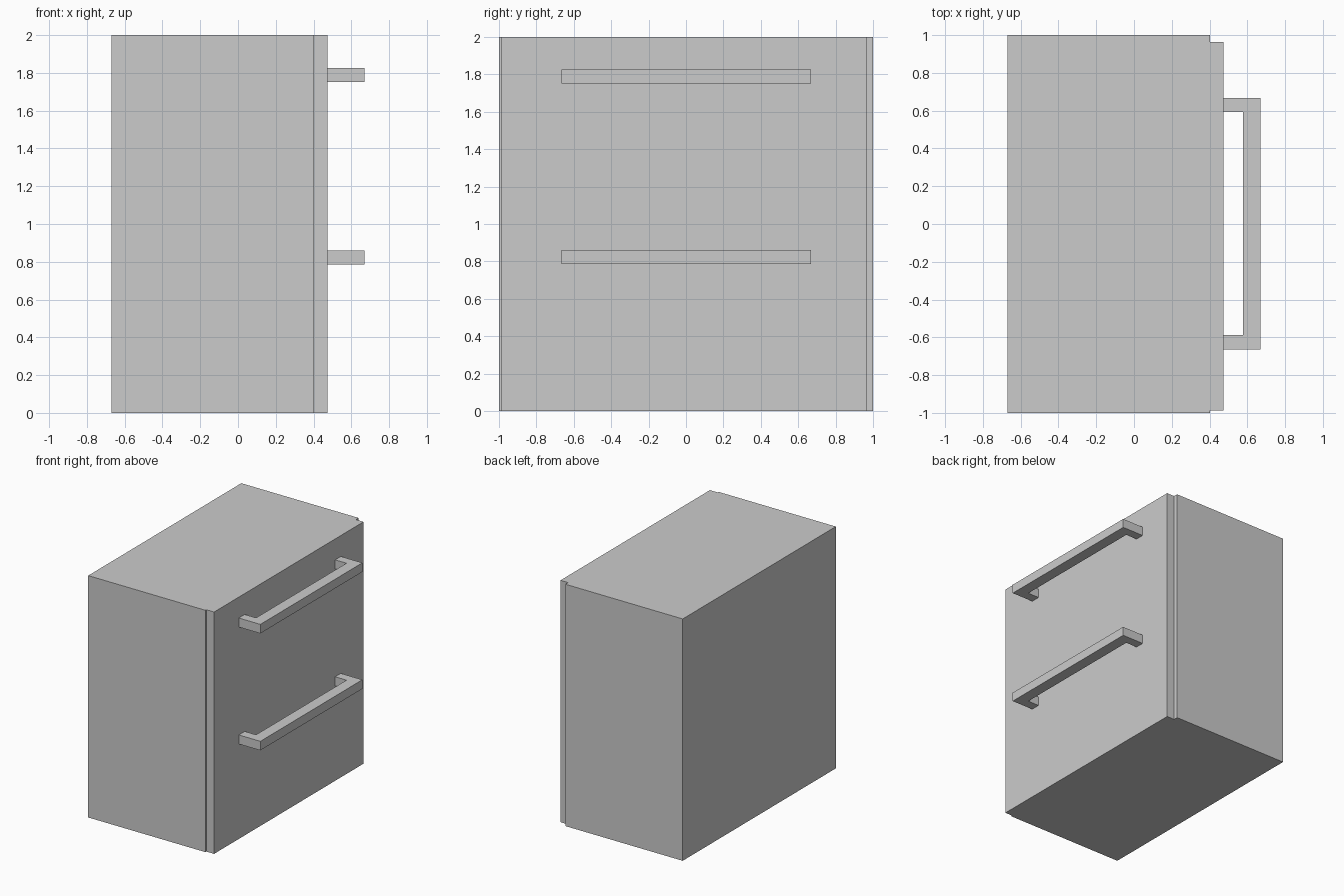
import bpy
import bmesh

if "Cube" in bpy.data.objects:
    bpy.data.objects.remove(bpy.data.objects["Cube"])


def extrude_profile(name, points, z0, z1):
    """Extrude a closed plan outline from z0 up to z1."""
    bm = bmesh.new()
    base = bm.faces.new([bm.verts.new((x, y, z0)) for x, y in points])
    ext = bmesh.ops.extrude_face_region(bm, geom=[base])
    top = [g for g in ext["geom"] if isinstance(g, bmesh.types.BMVert)]
    bmesh.ops.translate(bm, vec=(0, 0, z1 - z0), verts=top)
    bmesh.ops.recalc_face_normals(bm, faces=bm.faces)
    mesh = bpy.data.meshes.new(name)
    bm.to_mesh(mesh)
    bm.free()
    obj = bpy.data.objects.new(name, mesh)
    bpy.context.collection.objects.link(obj)
    return obj


def box(name, x0, x1, y0, y1, z0, z1):
    return extrude_profile(name, [(x0, y0), (x1, y0), (x1, y1), (x0, y1)], z0, z1)


# Cabinet body and slightly narrower front panel
box("cabinet_body", -0.67, 0.403, -1, 1, 0, 2)
box("front_panel", 0.403, 0.473, -0.988, 0.964, 0, 2)

# Two U-shaped bar handles
grip = [(0.473, -0.665), (0.67, -0.665), (0.67, 0.668), (0.473, 0.668),
        (0.473, 0.594), (0.577, 0.594), (0.577, -0.588), (0.473, -0.588)]
for name, z in (("lower_handle", 0.785), ("upper_handle", 1.752)):
    extrude_profile(name, grip, z, z + 0.075)
